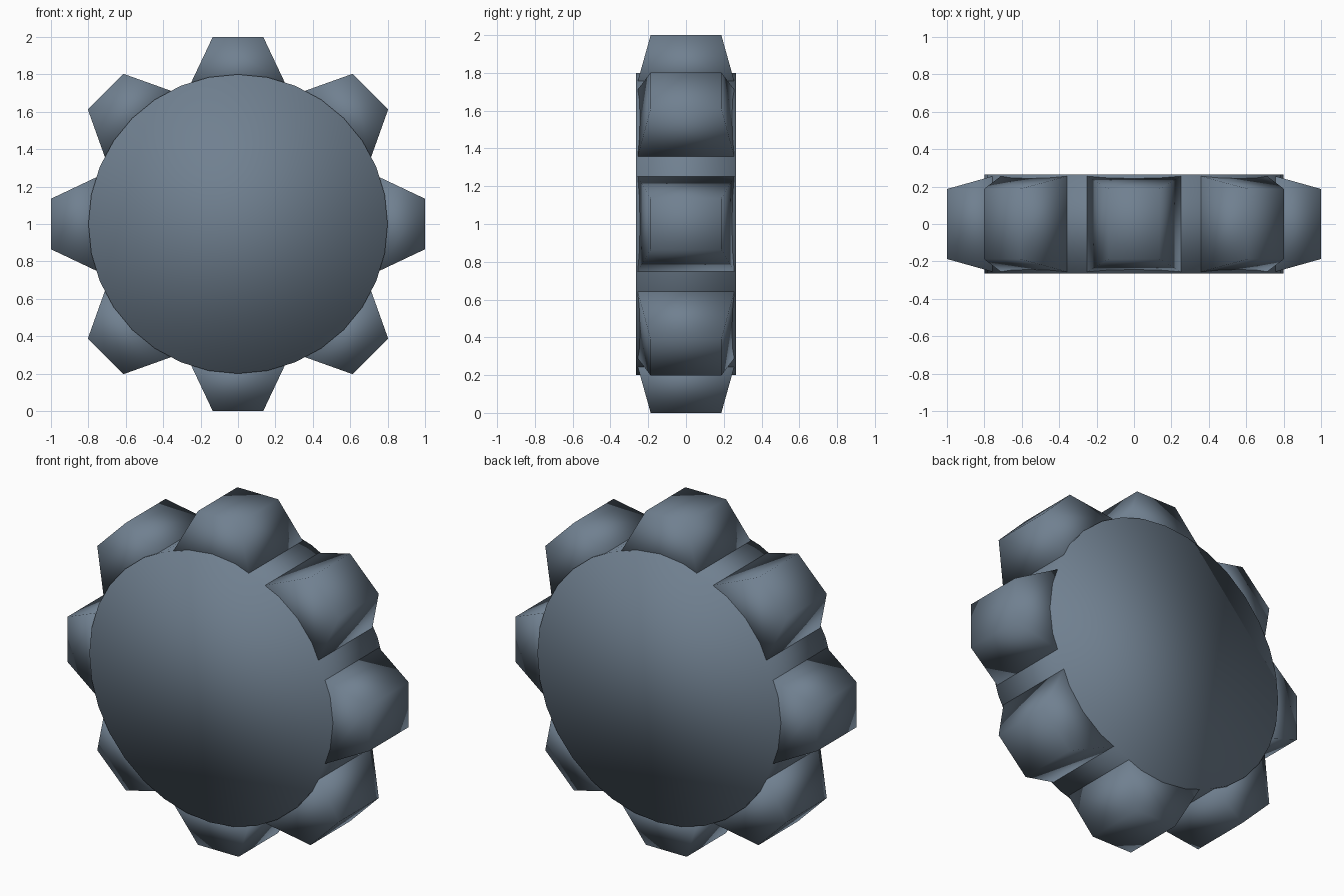
import bpy, bmesh, math
from mathutils import Matrix, Vector

if "Cube" in bpy.data.objects:
    bpy.data.objects.remove(bpy.data.objects["Cube"])

slate = bpy.data.materials.new("slate grey")
slate.diffuse_color = (0.162, 0.216, 0.279, 1)
slate.use_nodes = True
slate.node_tree.nodes["Principled BSDF"].inputs["Base Color"].default_value = slate.diffuse_color
CENTRE = Matrix.Translation((0, 0, 1))


def finish(name, bm):
    bmesh.ops.recalc_face_normals(bm, faces=bm.faces)
    for f in bm.faces:
        f.smooth = True  # soft shading over every edge
    me = bpy.data.meshes.new(name)
    bm.to_mesh(me)
    bm.free()
    me.materials.append(slate)
    ob = bpy.data.objects.new(name, me)
    bpy.context.collection.objects.link(ob)
    return ob


# wheel disc, axis along y
bm = bmesh.new()
bmesh.ops.create_cone(bm, cap_ends=True, segments=32, radius1=0.8, radius2=0.8,
                      depth=0.53, matrix=CENTRE @ Matrix.Rotation(math.pi / 2, 4, 'X'))
finish("wheel_disc", bm)


# tapered tooth: wide base sunk into the rim, narrow tip
def tooth(i):
    bm = bmesh.new()
    bmesh.ops.create_cube(bm, size=2)
    for v in bm.verts:
        hx, hy, r = (0.135, 0.187, 1.0) if v.co.z > 0 else (0.258, 0.26, 0.74)
        v.co = Vector((v.co.x * hx, v.co.y * hy, r))
    bm.transform(CENTRE @ Matrix.Rotation(i * math.pi / 4, 4, 'Y'))
    finish(f"tooth_{i + 1}", bm)


for i in range(8):
    tooth(i)
